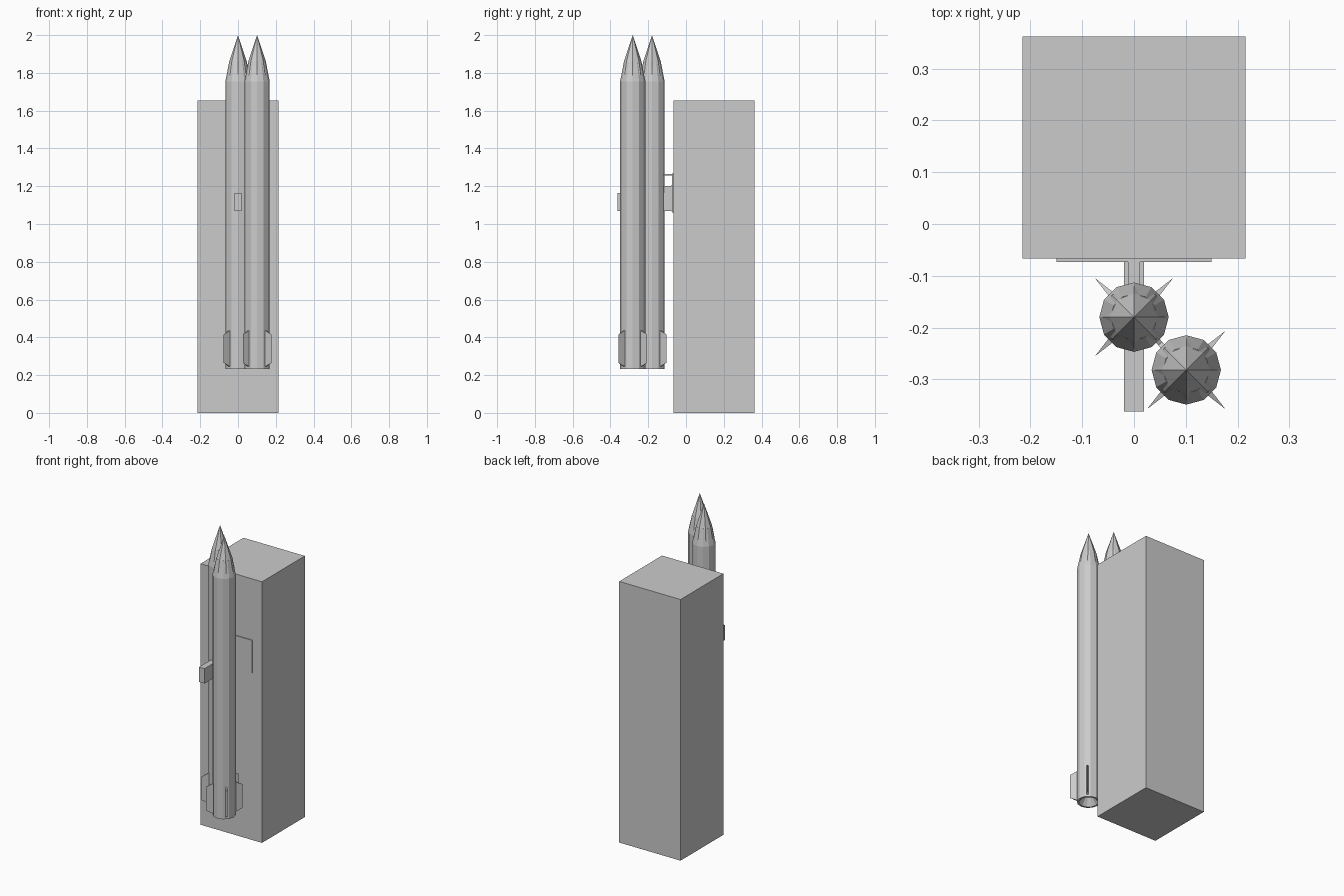
import bpy, bmesh, math
from mathutils import Vector

if "Cube" in bpy.data.objects:
    bpy.data.objects.remove(bpy.data.objects["Cube"])


def make_object(name, bm):
    bmesh.ops.recalc_face_normals(bm, faces=bm.faces)
    mesh = bpy.data.meshes.new(name)
    bm.to_mesh(mesh)
    bm.free()
    obj = bpy.data.objects.new(name, mesh)
    bpy.context.collection.objects.link(obj)
    return obj


def box(name, x, y, z):
    bm = bmesh.new()
    bmesh.ops.create_cube(bm, size=1)
    for v in bm.verts:
        v.co = Vector([(a + b) / 2 + c * (b - a) for (a, b), c in zip((x, y, z), v.co)])
    return make_object(name, bm)


def add_lathe(bm, profile, sides):
    # profile of (radius, height) turned around z; radius 0 makes a tip
    rings = []
    for r, z in profile:
        n = sides if r > 0 else 1
        rings.append([bm.verts.new((r * math.cos(2 * math.pi * i / sides),
                                    r * math.sin(2 * math.pi * i / sides), z))
                      for i in range(n)])
    for a, b in zip(rings, rings[1:]):
        for i in range(sides):
            j = (i + 1) % sides
            loop = [a[i % len(a)], a[j % len(a)], b[j % len(b)], b[i % len(b)]]
            bm.faces.new(list(dict.fromkeys(loop)))
    return rings


def add_fin(bm, angle):
    # wedge that thins to a sharp outer edge
    d = Vector((math.cos(angle), math.sin(angle), 0))
    s = Vector((-d.y, d.x, 0)) * 0.006
    up = Vector((0, 0, 1))
    lo = [bm.verts.new(d * 0.06 + k * s + up * 0.243) for k in (-1, 1)]
    hi = [bm.verts.new(d * 0.06 + k * s + up * 0.438) for k in (-1, 1)]
    tip_lo = bm.verts.new(d * 0.107 + up * 0.265)
    tip_hi = bm.verts.new(d * 0.107 + up * 0.415)
    bm.faces.new((lo[0], lo[1], hi[1], hi[0]))
    bm.faces.new((lo[0], tip_lo, tip_hi, hi[0]))
    bm.faces.new((lo[1], hi[1], tip_hi, tip_lo))
    bm.faces.new((lo[0], lo[1], tip_lo))
    bm.faces.new((hi[0], tip_hi, hi[1]))


def rocket(name, x, y):
    # body with hollow nozzle at the bottom
    bm = bmesh.new()
    add_lathe(bm, [(0, 0.275), (0.025, 0.275), (0.056, 0.232), (0.067, 0.232),
                   (0.067, 1.755), (0.045, 1.86), (0, 1.86)], 12)
    body = make_object(name + "_body", bm)
    # eight-sided nose
    bm = bmesh.new()
    add_lathe(bm, [(0, 1.785), (0.0608, 1.785), (0.0465, 1.86), (0, 2.0)], 8)
    nose = make_object(name + "_nose", bm)
    # four diagonal tail fins
    bm = bmesh.new()
    for i in range(4):
        add_fin(bm, math.pi / 4 + i * math.pi / 2)
    fins = make_object(name + "_fins", bm)
    for obj in (body, nose, fins):
        obj.location = (x, y, 0)


# tower block and wall plate
box("tower", (-0.215, 0.215), (-0.067, 0.362), (0, 1.655))
box("wall_plate", (-0.15, 0.15), (-0.073, -0.066), (1.06, 1.268))

# support arm, upper strut and flared gusset
box("support_arm", (-0.019, 0.019), (-0.362, -0.07), (1.07, 1.165))
box("upper_strut", (-0.012, 0.012), (-0.18, -0.07), (1.256, 1.266))
bm = bmesh.new()
profile = [(-0.07, 1.06), (-0.07, 1.21), (-0.08, 1.202), (-0.15, 1.2),
           (-0.15, 1.07), (-0.08, 1.07)]
left, right = [[bm.verts.new((x, y, z)) for y, z in profile] for x in (-0.012, 0.012)]
bm.faces.new(left)
bm.faces.new(right)
for i in range(len(profile)):
    j = (i + 1) % len(profile)
    bm.faces.new((left[i], left[j], right[j], right[i]))
make_object("gusset", bm)

# two rockets
rocket("rear_rocket", 0, -0.18)
rocket("front_rocket", 0.101, -0.282)
